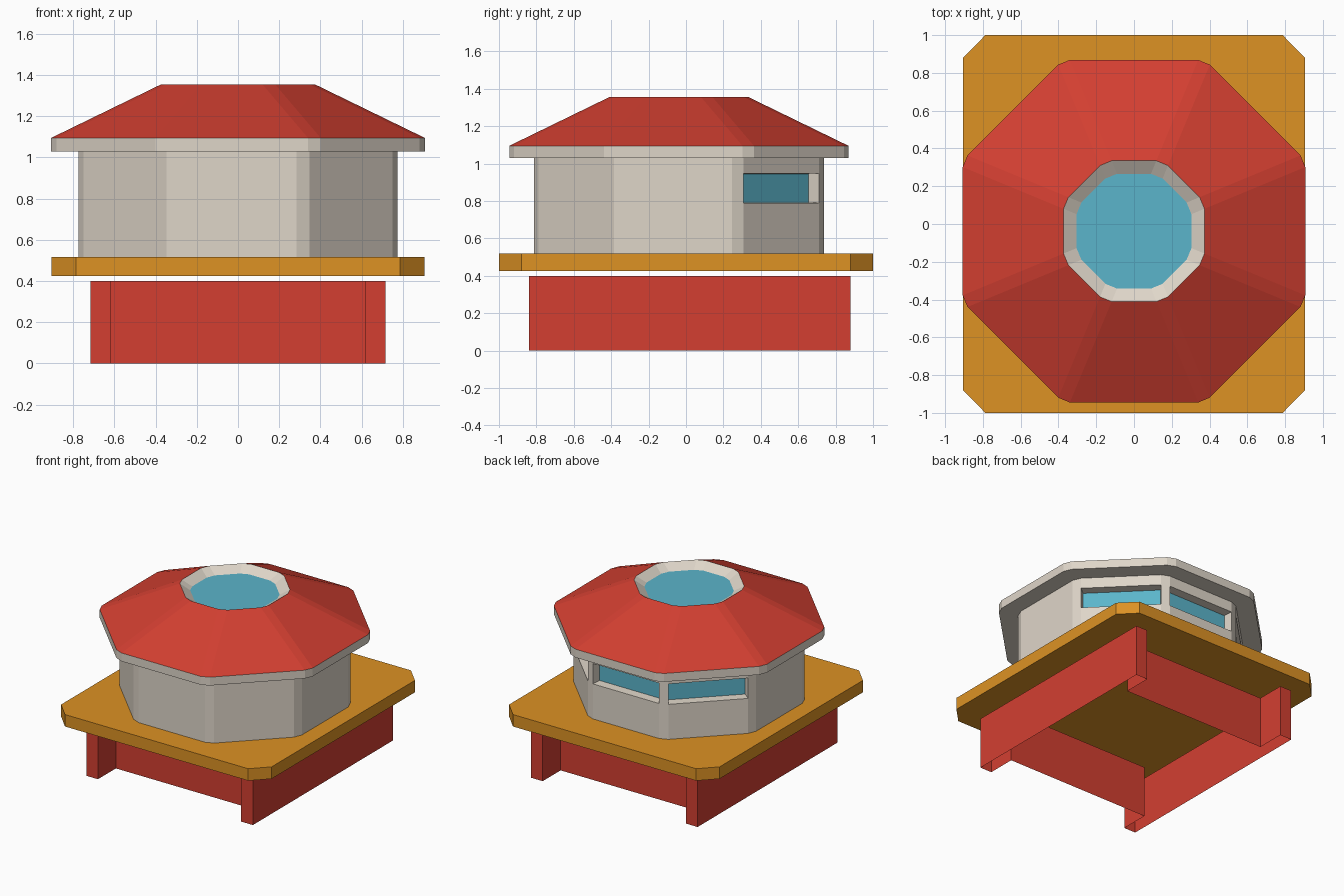
import bpy, bmesh, math
from mathutils import Vector

if "Cube" in bpy.data.objects:
    bpy.data.objects.remove(bpy.data.objects["Cube"])


def material(name, rgb):
    lin = [((c / 255 + 0.055) / 1.055) ** 2.4 for c in rgb]
    m = bpy.data.materials.new(name)
    m.diffuse_color = (*lin, 1)
    m.use_nodes = True
    m.node_tree.nodes["Principled BSDF"].inputs["Base Color"].default_value = m.diffuse_color
    return m


RED = material("red", (211, 63, 49))
ORANGE = material("orange", (221, 146, 36))
GREY = material("warm_grey", (223, 214, 201))
GLASS = material("blue_glass", (91, 181, 203))


def make_object(name, bm, mats):
    me = bpy.data.meshes.new(name)
    bm.to_mesh(me)
    bm.free()
    for m in mats:
        me.materials.append(m)
    ob = bpy.data.objects.new(name, me)
    bpy.context.collection.objects.link(ob)
    return ob


def octagon(r, z, b=0.036, cy=-0.038):
    """Octagon of apothem r with small cut corners, counter-clockwise."""
    pts = []
    h = r * math.tan(math.pi / 8) - b
    for k in range(8):
        a = k * math.pi / 4
        n = Vector((math.cos(a), math.sin(a), 0))
        t = Vector((-n.y, n.x, 0))
        for s in (-h, h):
            pts.append(n * r + t * s + Vector((0, cy, z)))
    return pts


def loft(bm, rings, mats):
    """Join rings with quads; returns the faces band by band."""
    loops = [[bm.verts.new(p) for p in ring] for ring in rings]
    bands = []
    for lo, hi, m in zip(loops, loops[1:], mats):
        n = len(lo)
        band = []
        for i in range(n):
            j = (i + 1) % n
            f = bm.faces.new((lo[i], lo[j], hi[j], hi[i]))
            f.material_index = m
            band.append(f)
        bands.append(band)
    return loops, bands


# Base frame: open H-shaped outline, no caps
X, XI = 0.716, 0.616
Y0, Y1, C0, C1 = -0.84, 0.88, -0.62, 0.66
right = [(XI, C0), (XI, Y0), (X, Y0), (X, Y1), (XI, Y1), (XI, C1)]
outline = right + [(-x, y) for x, y in reversed(right)]
bm = bmesh.new()
loft(bm, [[Vector((x, y, z)) for x, y in outline] for z in (0, 0.4)], [0])
make_object("base_frame", bm, [RED])

# Deck slab with cut corners
quarter = [(0.905, 0.88), (0.787, 1.0)]
deck = quarter + [(-x, y) for x, y in reversed(quarter)]
deck += [(-x, -y) for x, y in deck]
bm = bmesh.new()
loops, _ = loft(bm, [[Vector((x, y, z)) for x, y in deck] for z in (0.425, 0.518)], [0])
bm.faces.new(loops[0][::-1])
bm.faces.new(loops[1])
make_object("deck", bm, [ORANGE])

# Cabin walls, with recessed windows on the three rear sides
bm = bmesh.new()
_, bands = loft(bm, [octagon(0.775, z) for z in (0.518, 0.79, 0.948, 1.03)], [0, 0, 0])
windows = [bands[1][2 * k] for k in (1, 2, 3)]
for f in bmesh.ops.extrude_discrete_faces(bm, faces=windows)["faces"]:
    f.normal_update()
    c, n = f.calc_center_median(), f.normal.copy()
    for v in f.verts:
        v.co = c + (v.co - c) * 0.97 - n * 0.07
    f.material_index = 1
make_object("cabin_walls", bm, [GREY, GLASS])

# Roof: soffit, fascia, red slope, skylight rim and glass
bm = bmesh.new()
profile = [(0.77, 1.03), (0.907, 1.03), (0.907, 1.095), (0.373, 1.355), (0.304, 1.31)]
loops, _ = loft(bm, [octagon(r, z) for r, z in profile], [0, 0, 1, 0])
bm.faces.new(loops[-1]).material_index = 2
make_object("roof_and_skylight", bm, [GREY, RED, GLASS])
